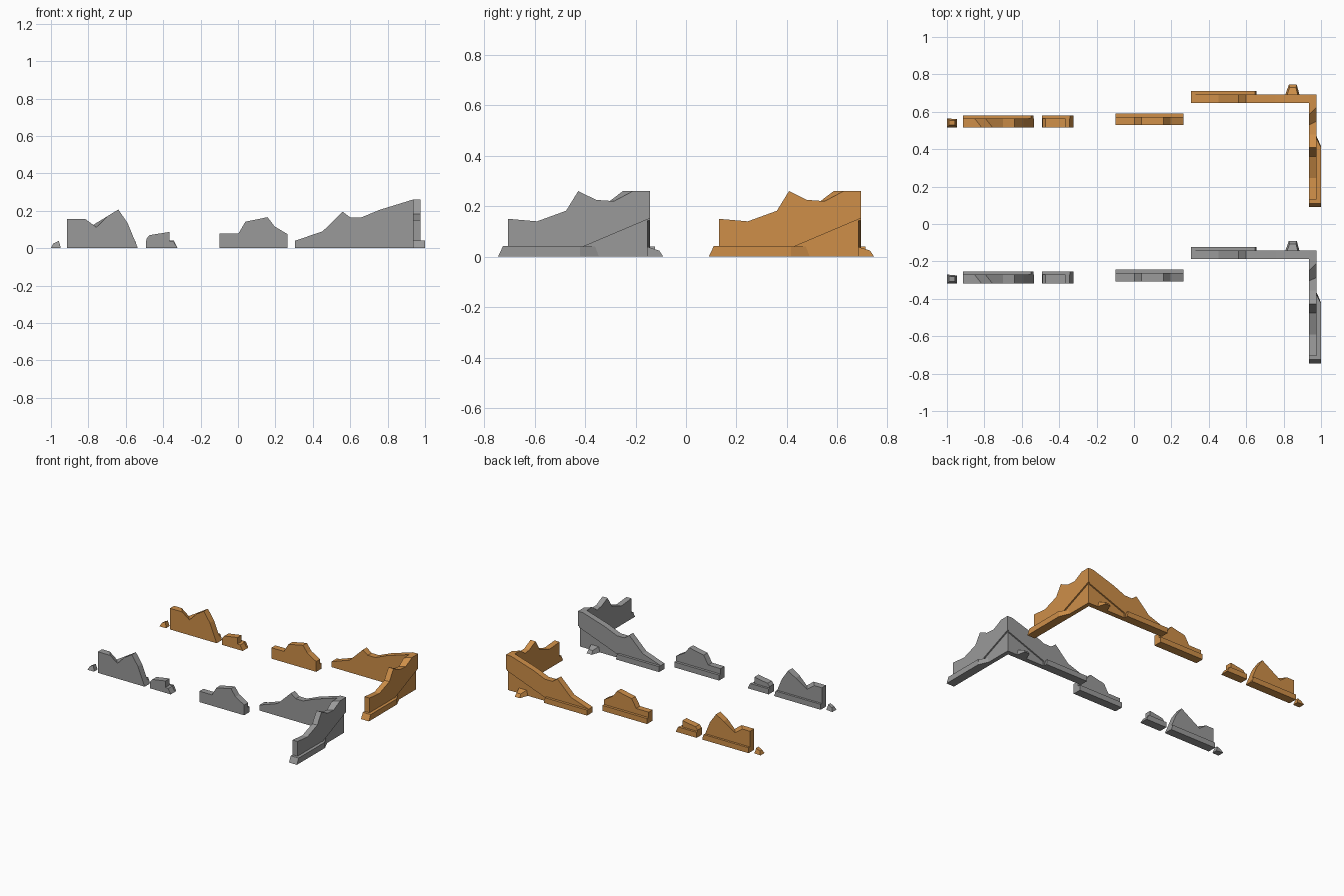
import bpy, bmesh
from mathutils import Vector

if "Cube" in bpy.data.objects:
    bpy.data.objects.remove(bpy.data.objects["Cube"])


def material(name, rgb):
    m = bpy.data.materials.new(name)
    m.diffuse_color = (*rgb, 1)
    m.use_nodes = True
    m.node_tree.nodes["Principled BSDF"].inputs["Base Color"].default_value = m.diffuse_color
    return m


GREY = material("stone grey", (0.32, 0.32, 0.32))
ORANGE = material("warm orange", (0.62, 0.275, 0.066))


def prism(name, axis, a, b, prof, prof_b=None):
    """Loft a profile between positions a and b on an axis; prof_b is the far profile."""
    def place(p, t):
        u, v = p
        return {"x": (t, u, v), "y": (u, t, v), "z": (u, v, t)}[axis]
    bm = bmesh.new()
    va = [bm.verts.new(place(p, a)) for p in prof]
    vb = [bm.verts.new(place(p, b)) for p in (prof_b or prof)]
    n = len(prof)
    bm.faces.new(va)
    bm.faces.new(vb[::-1])
    for i in range(n):
        j = (i + 1) % n
        bm.faces.new((va[i], vb[i], vb[j], va[j]))
    bmesh.ops.recalc_face_normals(bm, faces=bm.faces)
    me = bpy.data.meshes.new(name)
    bm.to_mesh(me)
    bm.free()
    ob = bpy.data.objects.new(name, me)
    bpy.context.collection.objects.link(ob)
    me.materials.append(GREY)
    return ob


def boolean(ob, other, op):
    """Apply a boolean and remove the helper object."""
    m = ob.modifiers.new("cut", "BOOLEAN")
    m.operation, m.object, m.solver = op, other, "EXACT"
    dg = bpy.context.evaluated_depsgraph_get()
    me = bpy.data.meshes.new_from_object(ob.evaluated_get(dg))
    ob.modifiers.clear()
    ob.data = me
    bpy.data.objects.remove(other)


def skirt(x0, x1, slope=0.0):
    return [(x0, 0), (x0, 0.04), (x1 - slope, 0.04), (x1, 0)]


parts = []

# small loose rubble stone at the far left
parts.append(prism("rubble_stone", "z", 0, 0.03,
                   [(-1, -.318), (-.947, -.318), (-.947, -.275), (-1, -.27)],
                   [(-.988, -.307), (-.958, -.307), (-.958, -.282), (-.988, -.28)]))
for v in parts[-1].data.vertices:
    if v.co.z > 0.01:
        v.co.z = 0.04 if v.co.x > -.97 else 0.024

# jagged left wall, with slanted breaks, and its skirt behind
front = [(-.915, 0), (-.915, .155), (-.815, .155), (-.757, .112), (-.70, .17),
         (-.64, .207), (-.59, .134), (-.535, 0)]
back = [(x - (.038 if i in (2, 3) else 0), z) for i, (x, z) in enumerate(front)]
parts.append(prism("left_wall", "y", -.318, -.27, front, back))
parts.append(prism("left_wall_skirt", "y", -.27, -.254, skirt(-.915, -.537, .013)))

# low broken stub
parts.append(prism("stub_wall", "y", -.318, -.27,
                   [(-.493, 0), (-.49, .05), (-.473, .07), (-.366, .087), (-.366, .04),
                    (-.345, .037), (-.323, 0)]))
parts.append(prism("stub_wall_skirt", "y", -.27, -.254, skirt(-.493, -.323, .02)))

# middle wall
parts.append(prism("middle_wall", "y", -.307, -.262,
                   [(-.098, 0), (-.098, .08), (.003, .08), (.04, .142), (.158, .166),
                    (.195, .117), (.265, .075), (.265, 0)]))
parts.append(prism("middle_wall_skirt", "y", -.262, -.243, skirt(-.098, .265)))

# corner wall: back run joined with right run
corner = prism("corner_wall", "y", -.187, -.142,
               [(.305, 0), (.305, .04), (.452, .09), (.56, .195), (.60, .165), (.66, .165),
                (.757, .205), (.935, .26), (.977, .26), (.977, 0)])
inner = [(-.705, 0), (-.705, .15), (-.59, .14), (-.475, .182), (-.427, .26), (-.356, .225),
         (-.305, .218), (-.25, .26), (-.16, .26), (-.16, 0)]
outer = list(inner)
outer[6], outer[7] = (-.285, .22), (-.21, .26)
boolean(corner, prism("right_run", "x", .936, .977, inner, outer), "UNION")

# plaster broken away in a triangle on both outer faces of the corner
boolean(corner, prism("chip_right", "x", .967, 1.1,
                      [(-.43, .03), (-.43, -.1), (-.1, -.1), (-.1, .17)]), "DIFFERENCE")
boolean(corner, prism("chip_back", "y", -.152, 0,
                      [(.66, .03), (.66, -.1), (1.05, -.1), (1.05, .175)]), "DIFFERENCE")
parts.append(corner)

# skirts of the corner wall
parts.append(prism("back_run_skirt", "y", -.16, -.123, skirt(.305, .655, .008)))
parts.append(prism("right_run_skirt", "x", .936, 1.0,
                   [(-.745, 0), (-.725, .042), (-.42, .042), (-.42, 0)]))
parts.append(prism("right_skirt_break", "z", 0, .04,
                   [(.95, -.42), (1.0, -.42), (.967, -.345), (.95, -.345)],
                   [(.95, -.42), (.997, -.42), (.967, -.36), (.95, -.36)]))

# leftover skirt block behind the back run
parts.append(prism("back_skirt_block", "z", 0, .034,
                   [(.805, -.155), (.888, -.155), (.87, -.09), (.828, -.09)],
                   [(.815, -.155), (.878, -.155), (.866, -.106), (.832, -.106)]))
for v in parts[-1].data.vertices:
    if v.co.z > .01:
        v.co.z = .04 if v.co.y < -.13 else .024

# second set in orange behind the grey one
for ob in parts:
    twin = ob.copy()
    twin.data = ob.data.copy()
    twin.name = ob.name + "_orange"
    twin.location.y += .835
    twin.data.materials.clear()
    twin.data.materials.append(ORANGE)
    bpy.context.collection.objects.link(twin)
